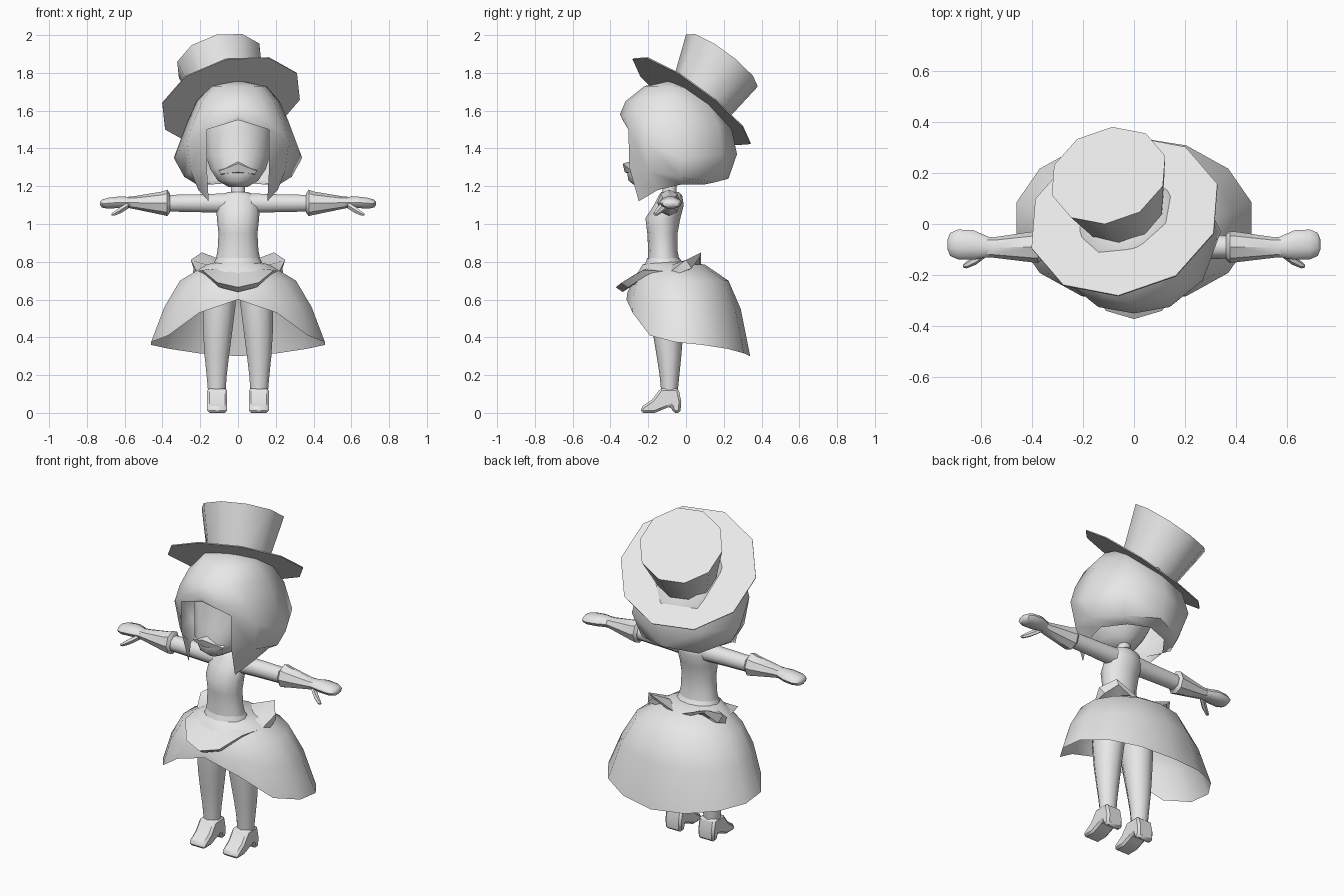
import bpy, bmesh, math
from mathutils import Vector

if "Cube" in bpy.data.objects:
    bpy.data.objects.remove(bpy.data.objects["Cube"])

grey = bpy.data.materials.new("plain_grey")
grey.diffuse_color = (0.8, 0.8, 0.8, 1)
grey.use_nodes = True
grey.node_tree.nodes["Principled BSDF"].inputs["Base Color"].default_value = grey.diffuse_color


def finish(name, bm, mirror=False, angle=40):
    bmesh.ops.remove_doubles(bm, verts=bm.verts, dist=0.0005)
    bmesh.ops.recalc_face_normals(bm, faces=bm.faces)
    me = bpy.data.meshes.new(name)
    bm.to_mesh(me)
    bm.free()
    me.materials.append(grey)
    ob = bpy.data.objects.new(name, me)
    bpy.context.collection.objects.link(ob)
    bpy.ops.object.select_all(action='DESELECT')
    ob.select_set(True)
    bpy.context.view_layer.objects.active = ob
    bpy.ops.object.shade_smooth_by_angle(angle=math.radians(angle))
    if mirror:
        ob.modifiers.new("mirror", 'MIRROR').merge_threshold = 0.002
    return ob


def grid(name, rows, mirror=False, closed=False, caps=False, angle=40):
    """Skin rows of points; cells with a missing corner are left open."""
    bm = bmesh.new()
    vs = [[bm.verts.new(p) if p else None for p in r] for r in rows]
    n = len(rows[0])
    for a, b in zip(vs, vs[1:]):
        for i in range(n if closed else n - 1):
            j = (i + 1) % n
            quad = [a[i], a[j], b[j], b[i]]
            if all(quad):
                bm.faces.new(quad)
    if caps:
        bm.faces.new(vs[0])
        bm.faces.new(vs[-1])
    return finish(name, bm, mirror, angle)


def ring(z, rx, yf, yb, n=10, cx=0.0):
    """Horizontal ellipse from front y to back y."""
    pts = []
    for i in range(n):
        a = 2 * math.pi * i / n
        pts.append((cx + rx * math.sin(a), (yf + yb) / 2 - (yb - yf) / 2 * math.cos(a), z))
    return pts


def tube(name, secs, n=10, caps=True, **kw):
    """Rings across x: (x, centre y, centre z, ry, rz)."""
    rows = [[(x, y + ry * math.cos(2 * math.pi * i / n), z + rz * math.sin(2 * math.pi * i / n))
             for i in range(n)] for x, y, z, ry, rz in secs]
    return grid(name, rows, True, True, caps, **kw)


# Tilted top hat
axis = Vector((-0.22, 0.58, 0.78)).normalized()
right = Vector((1, 0, 0))
u = (right - axis * right.dot(axis)).normalized()
v = axis.cross(u)


def disc(c, r, n=10, turn=0.25):
    return [tuple(Vector(c) + r * (u * math.cos(t) + v * math.sin(t)))
            for t in (2 * math.pi * i / n + turn for i in range(n))]


brim = Vector((-0.037, 0.03, 1.65))
grid("hat_brim", [disc(brim - axis * 0.003, 0.385), disc(brim + axis * 0.003, 0.385)],
     closed=True, caps=True, angle=30)
grid("hat_crown", [disc((-0.045, 0.06, 1.63), 0.17), disc((-0.1, 0.19, 1.865), 0.235)],
     closed=True, caps=True, angle=40)

# Bobbed hair: columns run from fringe centre round to the back
top = (0, -0.08, 1.76)
hair = [
    [top] * 6,
    [(0, -.22, 1.73), (.09, -.2, 1.73), (.13, -.15, 1.73), (.15, -.06, 1.73), (.1, .06, 1.71), (0, .09, 1.70)],
    [(0, -.32, 1.65), (.12, -.28, 1.65), (.19, -.2, 1.65), (.22, -.05, 1.65), (.155, .12, 1.63), (0, .18, 1.62)],
    [(0, -.35, 1.58), (.14, -.325, 1.56), (.23, -.23, 1.55), (.265, -.04, 1.55), (.19, .17, 1.53), (0, .24, 1.51)],
    [(0, -.335, 1.55), (.165, -.305, 1.5), (.27, -.22, 1.44), (.34, -.03, 1.35), (.23, .19, 1.37), (0, .27, 1.37)],
    [None, (.165, -.3, 1.3), (.25, -.2, 1.28), (.285, -.03, 1.25), (.19, .15, 1.22), (0, .225, 1.24)],
    [None, (.155, -.25, 1.12), (.21, -.15, 1.18), (.22, -.02, 1.21), (.13, .1, 1.21), (0, .14, 1.22)],
]
grid("hair", hair, mirror=True, angle=50)

# Head, mouth and neck
grid("head", [ring(*r, n=14) for r in (
    (1.195, .05, -.26, -.06), (1.23, .11, -.305, -.02), (1.29, .15, -.315, .03),
    (1.36, .175, -.285, .06), (1.5, .18, -.285, .09), (1.6, .14, -.26, .07))],
    closed=True, caps=True, angle=50)
grid("mouth", [[(0, -.28, 1.335), (.1, -.25, 1.29)], [(0, -.335, 1.32), (.1, -.285, 1.28)],
               [(0, -.325, 1.275), (.09, -.28, 1.265)], [(0, -.29, 1.26), (.09, -.26, 1.26)]],
     mirror=True, angle=30)
grid("neck", [ring(1.13, .05, -.13, -.04), ring(1.17, .038, -.125, -.05), ring(1.25, .038, -.125, -.05)],
     closed=True, caps=True)

# Torso
grid("torso", [ring(*r, n=12) for r in (
    (.66, .15, -.21, .0), (.78, .125, -.205, -.03), (.86, .108, -.2, -.045), (.95, .103, -.205, -.045),
    (1.03, .112, -.215, -.03), (1.1, .115, -.17, -.012), (1.15, .1, -.145, -.02), (1.17, .05, -.13, -.04))],
    closed=True, caps=True, angle=50)

# Arms, flared glove cuffs, hands and thumbs
tube("arm", [(.05, -.09, 1.11, .055, .055), (.2, -.09, 1.11, .048, .05), (.42, -.09, 1.11, .045, .045)])
tube("glove_cuff", [(.36, -.09, 1.11, .05, .05), (.375, -.09, 1.112, .062, .07), (.4, -.09, 1.11, .06, .062),
                    (.55, -.092, 1.113, .04, .034), (.58, -.09, 1.115, .04, .03)], n=8)
tube("hand", [(.57, -.09, 1.115, .04, .03), (.63, -.082, 1.115, .058, .032), (.69, -.08, 1.11, .058, .03),
              (.72, -.08, 1.108, .045, .022), (.73, -.08, 1.108, .02, .01)])
tube("thumb", [(.58, -.11, 1.1, .02, .02), (.62, -.14, 1.075, .02, .02),
               (.655, -.16, 1.055, .014, .013), (.67, -.165, 1.05, .005, .005)], n=6)

# Dome skirt with the hem swept up at the front
hem = (.60, .53, .41, .375, .36, .34, .315, .30)
mid = (.64, .62, .58, .56, .55, .55, .55, .55)
skirt = []
for zs, rx, yf, yb in (((.80,) * 8, .11, -.2, -.03), ((.785,) * 8, .17, -.23, .10), ((.70,) * 8, .315, -.28, .225),
                       (mid, .4, -.31, .29), (hem, .472, -.315, .34)):
    row = ring(0, rx, yf, yb, n=14)[:8]
    skirt.append([(0 if i in (0, 7) else p[0], p[1], z) for i, (p, z) in enumerate(zip(row, zs))])
grid("skirt", skirt, mirror=True, angle=40)

# Petal collar at the waist
inner = [(0 if i in (0, 6) else p[0], p[1], p[2]) for i, p in enumerate(ring(.77, .12, -.21, -.02, n=12)[:7])]
outer = [(0, -.372, .665), (.11, -.34, .69), (.19, -.23, .755), (.22, -.08, .75),
         (.25, .0, .81), (.19, .08, .85), (0, .08, .775)]
under = [(x * .9, y * .9, z - .025) for x, y, z in outer]
under[3], under[4] = (.24, -.05, .735), (.235, .03, .765)
grid("waist_petals", [inner, outer, under,
                      [(x, y, z - .04) for x, y, z in inner]], mirror=True, angle=30)
grid("waist_band", [ring(.74, .15, -.235, .02, n=12), ring(.77, .14, -.225, 0, n=12), ring(.82, .115, -.205, -.035, n=12)],
     closed=True)

# Legs
grid("leg", [ring(*r, n=10, cx=c) for r, c in (
    ((.7, .085, -.2, .0), .09), ((.56, .09, -.195, .0), .1), ((.42, .08, -.175, -.015), .108),
    ((.3, .068, -.155, -.025), .112), ((.2, .056, -.14, -.035), .113), ((.1, .048, -.13, -.045), .112))],
    mirror=True, closed=True, caps=True, angle=50)

# Heeled ankle boots
profile = [(-.24, 0), (-.238, .03), (-.18, .07), (-.135, .13), (-.04, .13), (-.025, .06), (-.03, 0),
           (-.068, 0), (-.08, .035), (-.13, .015), (-.165, 0)]
bm = bmesh.new()
sides = [[bm.verts.new((x, y, z)) for y, z in profile] for x in (.057, .163)]
for s in sides:
    bm.faces.new(s)
for i in range(len(profile)):
    j = (i + 1) % len(profile)
    bm.faces.new((sides[0][i], sides[0][j], sides[1][j], sides[1][i]))
boot = finish("boot", bm, True, 35)
bevel = boot.modifiers.new("bevel", 'BEVEL')
bevel.width = 0.012
bevel.segments = 1
